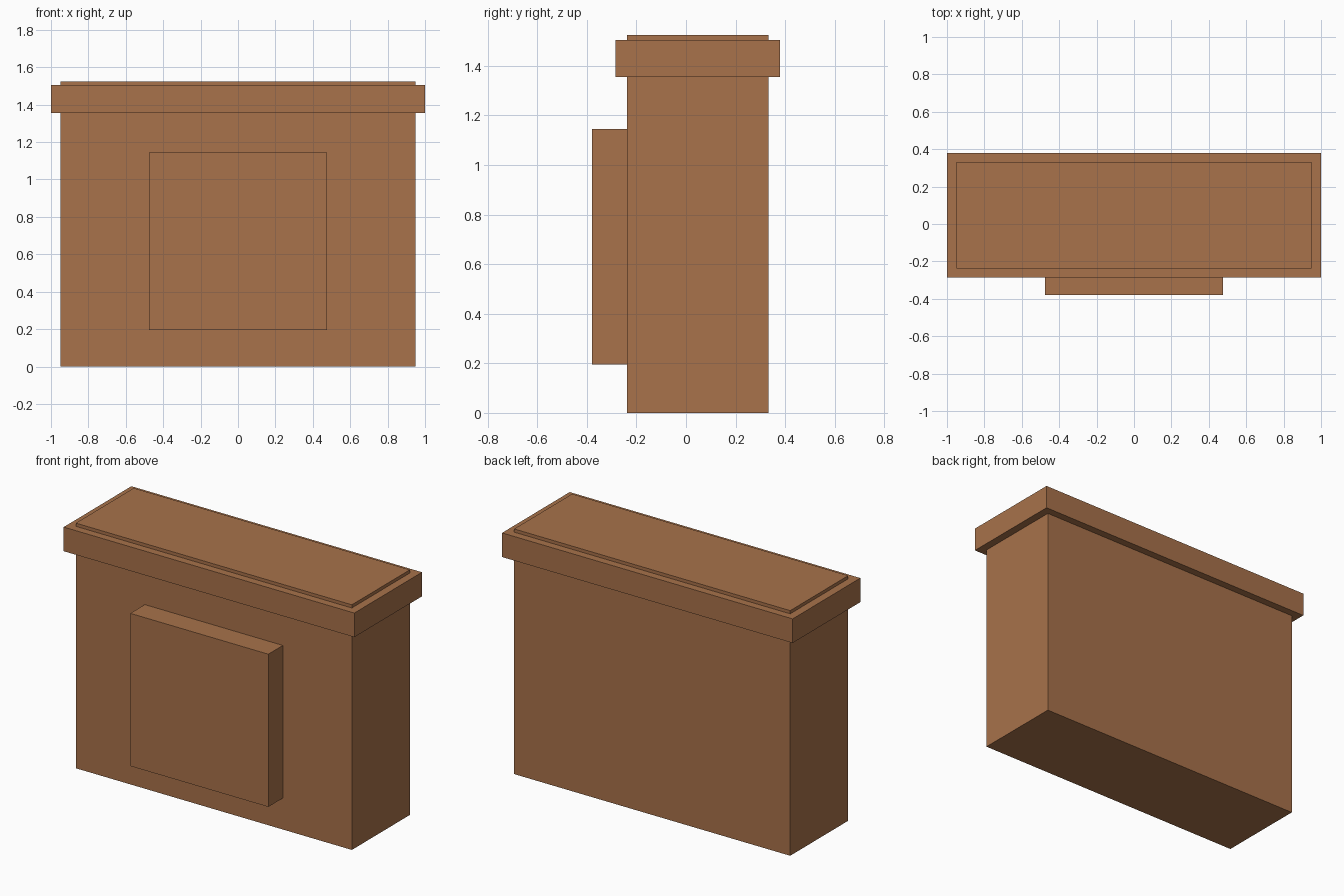
import bpy

if "Cube" in bpy.data.objects:
    bpy.data.objects.remove(bpy.data.objects["Cube"])

# Single brown colour
brown = bpy.data.materials.new("brown")
brown.diffuse_color = (0.392, 0.168, 0.069, 1)
brown.use_nodes = True
brown.node_tree.nodes["Principled BSDF"].inputs["Base Color"].default_value = brown.diffuse_color


def box(name, x, y, z):
    """Box spanning the given (min, max) ranges."""
    bpy.ops.mesh.primitive_cube_add(size=1)
    ob = bpy.context.object
    ob.name = name
    for v in ob.data.vertices:
        v.co = [(lo + hi) / 2 + c * (hi - lo) for c, (lo, hi) in zip(v.co, (x, y, z))]
    ob.data.materials.append(brown)
    return ob


# Main block, poking slightly through the top ledge
box("body", (-0.95, 0.95), (-0.2375, 0.3325), (0, 1.525))
# Overhanging ledge around the top
box("top_ledge", (-1, 1), (-0.285, 0.38), (1.355, 1.505))
# Raised square panel on the front
box("front_panel", (-0.475, 0.475), (-0.38, -0.2375), (0.195, 1.145))
